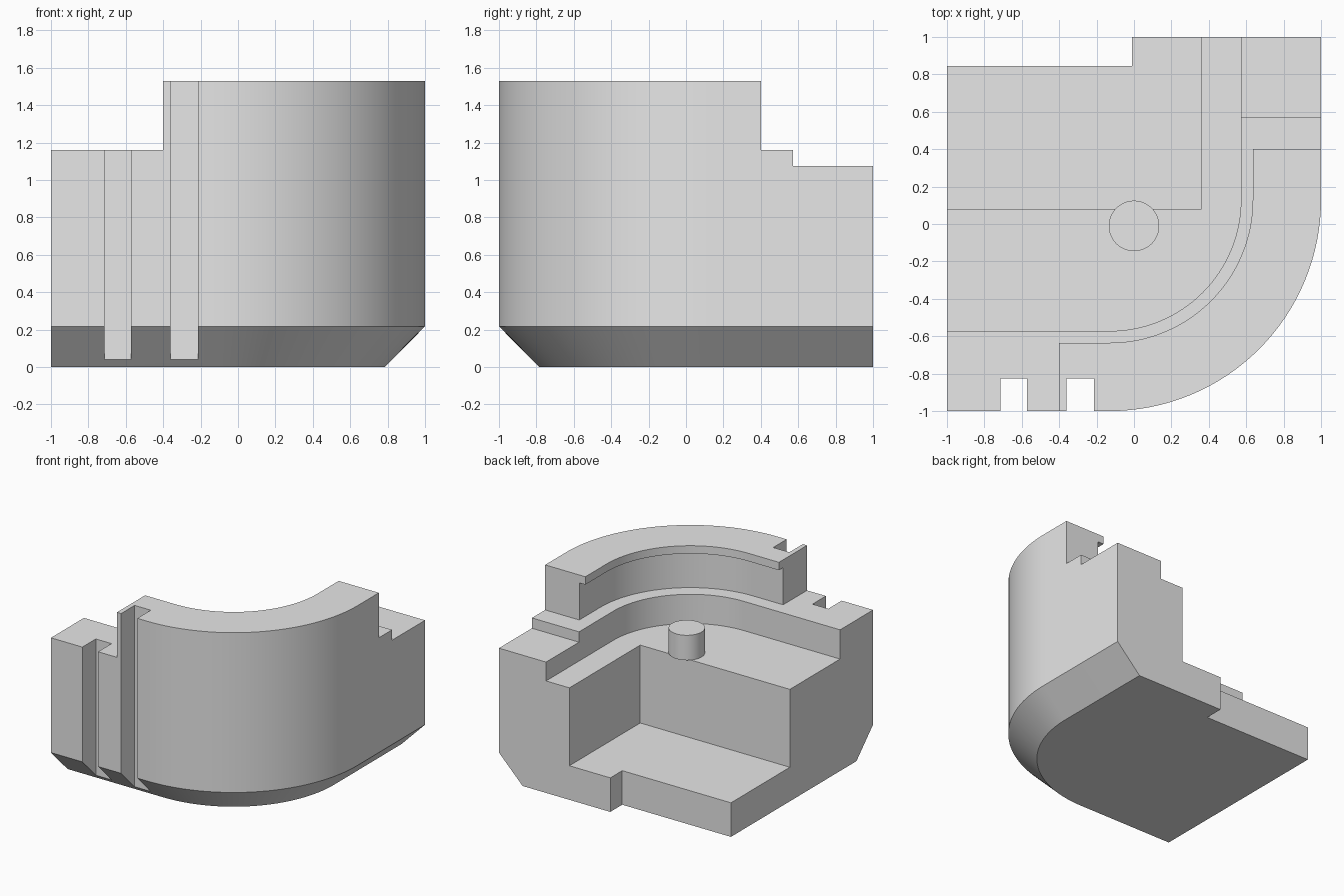
import bpy, bmesh, math

if "Cube" in bpy.data.objects:
    bpy.data.objects.remove(bpy.data.objects["Cube"])

grey = bpy.data.materials.new("light grey")
grey.diffuse_color = (0.8, 0.8, 0.8, 1)
grey.use_nodes = True
grey.node_tree.nodes["Principled BSDF"].inputs["Base Color"].default_value = grey.diffuse_color

CX, CY, SEG = -0.13, 0.13, 32   # centre shared by all corner arcs


def outline(d, far=1.0):
    """Square with its front right corner rounded; d = offset of the front and right sides."""
    pts = [(-far, far), (-far, -d)]
    for i in range(SEG + 1):
        a = math.radians(-90 + 90 * i / SEG)
        pts.append((CX + (d - CX) * math.cos(a), CY + (d + CY) * math.sin(a)))
    return pts + [(d, far)]


def rect(x0, x1, y0, y1):
    return [(x0, y0), (x1, y0), (x1, y1), (x0, y1)]


def loft(name, sections):
    """Closed solid through (outline, z) sections of equal point count."""
    bm = bmesh.new()
    rings = [[bm.verts.new((x, y, z)) for x, y in pts] for pts, z in sections]
    bm.faces.new(rings[0][::-1])
    bm.faces.new(rings[-1])
    n = len(rings[0])
    for lo, hi in zip(rings, rings[1:]):
        for i in range(n):
            j = (i + 1) % n
            bm.faces.new((lo[i], lo[j], hi[j], hi[i]))
    mesh = bpy.data.meshes.new(name)
    bm.to_mesh(mesh)
    bm.free()
    mesh.materials.append(grey)
    ob = bpy.data.objects.new(name, mesh)
    bpy.context.collection.objects.link(ob)
    return ob


def activate(ob):
    bpy.ops.object.select_all(action='DESELECT')
    ob.select_set(True)
    bpy.context.view_layer.objects.active = ob


def cut(target, pts, z0, z1):
    cutter = loft("cutter", [(pts, z0), (pts, z1)])
    cutter.hide_render = True
    activate(target)
    mod = target.modifiers.new("cut", 'BOOLEAN')
    mod.operation, mod.solver, mod.object = 'DIFFERENCE', 'EXACT', cutter
    bpy.ops.object.modifier_apply(modifier=mod.name)
    bpy.data.objects.remove(cutter)


# Housing block with a chamfered foot on the front and right
housing = loft("housing", [(outline(0.785), 0), (outline(1), 0.217), (outline(1), 1.53)])

TOP = 1.7
# Inner ledge, undercut groove and the lip above it
cut(housing, outline(0.572, 1.2), 0.92, TOP)
cut(housing, outline(0.635, 1.2), 1.16, TOP)
cut(housing, outline(0.69, 1.2), 1.16, 1.465)
# Ends of the raised wall and the lower back shelf
cut(housing, rect(-1.2, -0.4, -1.2, 0), 1.16, TOP)
cut(housing, rect(0.3, 1.2, 0.4, 1.2), 1.16, TOP)
cut(housing, rect(0.5, 1.2, 0.572, 1.2), 1.075, TOP)
# Deep back pocket and the notch through its floor
cut(housing, rect(-1.2, 0.36, 0.08, 1.2), 0.28, TOP)
cut(housing, rect(-1.2, -0.012, 0.845, 1.2), -0.2, TOP)
# Two upright slots in the front
for x0, x1 in ((-0.715, -0.572), (-0.362, -0.215)):
    cut(housing, rect(x0, x1, -1.2, -0.825), -0.2, TOP)

# Locating pin on the ledge
circle = [(0.135 * math.cos(math.tau * i / 48), -0.01 + 0.135 * math.sin(math.tau * i / 48))
          for i in range(48)]
pin = loft("pin", [(circle, 0.92), (circle, 1.125)])

for ob in (housing, pin):
    activate(ob)
    bpy.ops.object.shade_smooth_by_angle(angle=math.radians(25))
